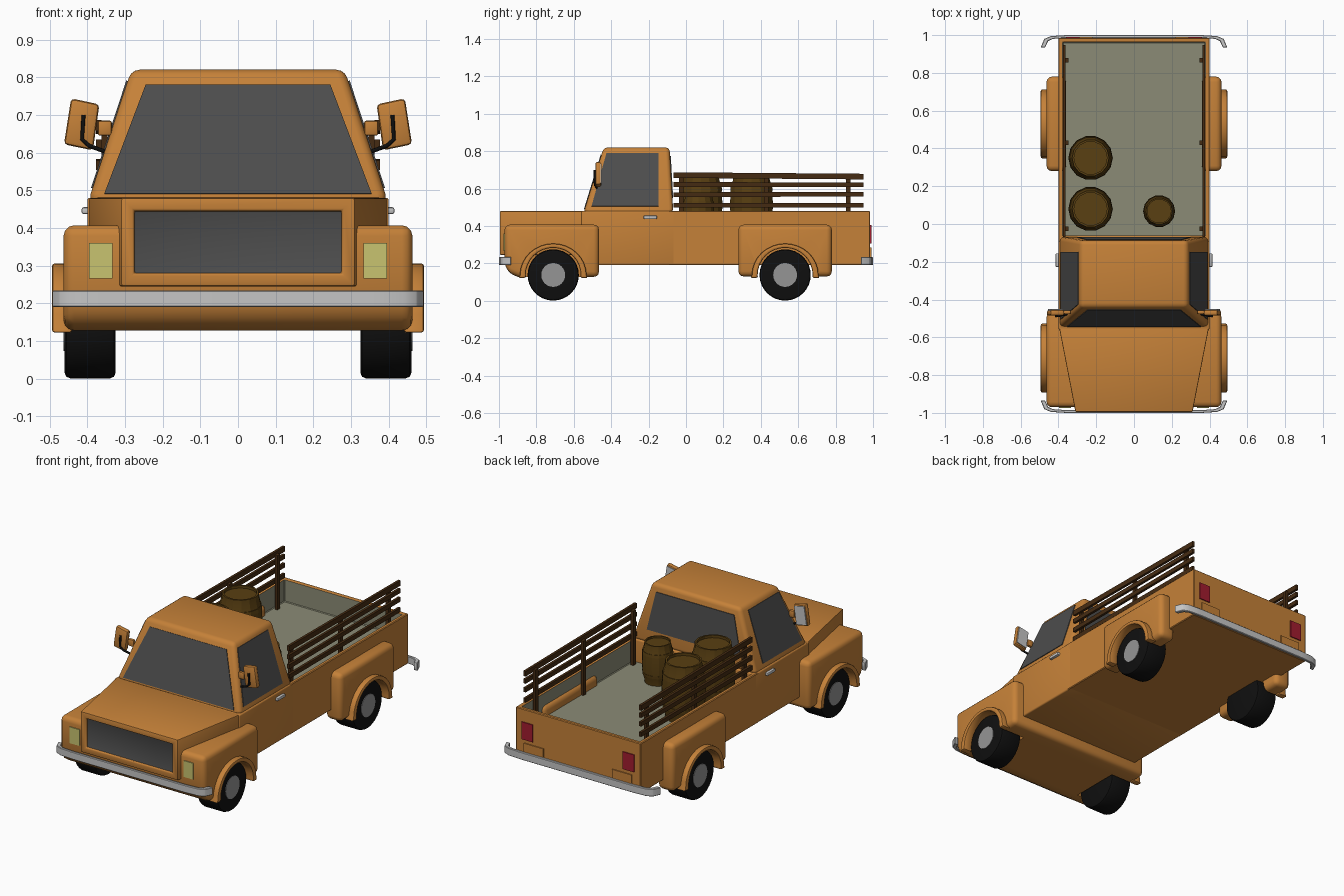
import bpy, bmesh, math
from mathutils import Vector, Matrix

if "Cube" in bpy.data.objects:
    bpy.data.objects.remove(bpy.data.objects["Cube"])

def material(name, r, g, b):
    m = bpy.data.materials.new(name)
    m.diffuse_color = (r, g, b, 1)
    m.use_nodes = True
    m.node_tree.nodes["Principled BSDF"].inputs["Base Color"].default_value = m.diffuse_color
    return m

ORANGE = material("orange paint", .56, .22, .04)
GLASS = material("dark glass", .075, .075, .075)
SILVER = material("silver trim", .56, .56, .56)
LAMP = material("lamp yellow", .58, .55, .16)
RED = material("tail red", .36, .012, .028)
BED = material("bed lining", .26, .26, .18)
WOOD = material("dark wood", .06, .024, .006)
CASK = material("barrel wood", .10, .05, .006)
TYRE = material("tyre black", .005, .005, .005)
HUB = material("hub grey", .30, .30, .30)

def finish(name, bm, mats, bevel=0, seg=3, cutters=(), angle=35):
    """Mesh to object, apply bevel and cuts, shade."""
    bmesh.ops.recalc_face_normals(bm, faces=bm.faces)
    me = bpy.data.meshes.new(name)
    bm.to_mesh(me)
    bm.free()
    for m in mats:
        me.materials.append(m)
    ob = bpy.data.objects.new(name, me)
    bpy.context.collection.objects.link(ob)
    bpy.ops.object.select_all(action='DESELECT')
    bpy.context.view_layer.objects.active = ob
    ob.select_set(True)
    if bevel:
        md = ob.modifiers.new("bevel", 'BEVEL')
        md.width, md.segments, md.limit_method, md.angle_limit = bevel, seg, 'ANGLE', math.radians(30)
        bpy.ops.object.modifier_apply(modifier=md.name)
    for c in cutters:
        md = ob.modifiers.new("cut", 'BOOLEAN')
        md.operation, md.solver, md.object = 'DIFFERENCE', 'EXACT', c
        bpy.ops.object.modifier_apply(modifier=md.name)
    bpy.ops.object.shade_smooth_by_angle(angle=math.radians(angle))
    return ob

def prism_bm(pts, axis, lo, hi):
    """Extrude a 2D outline along an axis."""
    put = {'x': lambda a, b, h: (h, a, b), 'y': lambda a, b, h: (a, h, b), 'z': lambda a, b, h: (a, b, h)}[axis]
    bm = bmesh.new()
    A = [bm.verts.new(put(a, b, lo)) for a, b in pts]
    B = [bm.verts.new(put(a, b, hi)) for a, b in pts]
    bm.faces.new(A)
    bm.faces.new(B)
    for i in range(len(pts)):
        j = (i + 1) % len(pts)
        bm.faces.new((A[i], A[j], B[j], B[i]))
    bmesh.ops.recalc_face_normals(bm, faces=bm.faces)
    return bm

def prism(name, pts, axis, lo, hi, mat, **kw):
    return finish(name, prism_bm(pts, axis, lo, hi), [mat], **kw)

def rect(a0, a1, b0, b1):
    return [(a0, b0), (a1, b0), (a1, b1), (a0, b1)]

def box(name, x, y, z, mat, **kw):
    return prism(name, rect(*x, *y), 'z', *z, mat, **kw)

def facing(bm, d):
    return max(bm.faces, key=lambda f: f.normal.dot(Vector(d)))

def disc(cy, cz, r, n=32):
    return [(cy + r * math.cos(2 * math.pi * i / n), cz + r * math.sin(2 * math.pi * i / n)) for i in range(n)]

def span(s, a, b):
    return tuple(sorted((s * a, s * b)))

def plate(name, pts, mat, t=.004):
    """Thin slab centred on the quad."""
    p = [Vector(q) for q in pts]
    n = (p[1] - p[0]).cross(p[3] - p[0]).normalized() * t
    bm = bmesh.new()
    A, B = [[bm.verts.new(q + n * k) for q in p] for k in (-1, 1)]
    bm.faces.new(A)
    bm.faces.new(B)
    for i in range(4):
        j = (i + 1) % 4
        bm.faces.new((A[i], A[j], B[j], B[i]))
    finish(name, bm, [mat])

# Lower cab and cargo bed with sunken lined floor
box("lower_cab", (-.40, .40), (-.56, -.06), (.19, .48), ORANGE, bevel=.008)
bm = prism_bm(rect(-.40, .40, -.095, .985), 'z', .19, .48)
top = facing(bm, (0, 0, 1))
bmesh.ops.inset_region(bm, faces=[top], thickness=.032)
ext = bmesh.ops.extrude_discrete_faces(bm, faces=[top])
floor = ext["faces"][0]
bmesh.ops.translate(bm, vec=(0, 0, -.13), verts=floor.verts)
floor.material_index = 1
for e in floor.edges:
    for f in e.link_faces:
        f.material_index = 1
finish("cargo_bed", bm, [ORANGE, BED], bevel=.004, seg=1)

# Hood, tapering forward, with recessed grille
bm = prism_bm([(-.40, -.53), (.40, -.53), (.31, -.995), (-.31, -.995)], 'z', .245, .48)
front = facing(bm, (0, -1, 0))
bmesh.ops.inset_region(bm, faces=[front], thickness=.048)
ext = bmesh.ops.extrude_discrete_faces(bm, faces=[front])["faces"][0]
bmesh.ops.translate(bm, vec=(0, .012, 0), verts=ext.verts)
ext.material_index = 1
finish("hood", bm, [ORANGE, GLASS], bevel=.008, seg=2)

# Cab: tapered shell
Z0, Z1 = .47, .82
def lerp(a, b, z):
    return a + (b - a) * (z - Z0) / (Z1 - Z0)
side_x = lambda z: lerp(.398, .283, z)
front_y = lambda z: lerp(-.548, -.44, z)
rear_y = lambda z: lerp(-.068, -.088, z)
bm = bmesh.new()
for z in (Z0, Z1):
    for sx in (-1, 1):
        for y in (front_y(z), rear_y(z)):
            bm.verts.new((sx * side_x(z), y, z))
bmesh.ops.convex_hull(bm, input=bm.verts)
bmesh.ops.dissolve_limit(bm, angle_limit=.02, verts=bm.verts, edges=bm.edges)
finish("cab", bm, [ORANGE], bevel=.022)

# Windows
def across(y, lo, hi, wlo, whi):
    return [(-wlo, y(lo), lo), (wlo, y(lo), lo), (whi, y(hi), hi), (-whi, y(hi), hi)]
plate("windshield", across(front_y, .49, .78, .355, .245), GLASS)
plate("rear_window", across(rear_y, .55, .775, .30, .25), GLASS)
for s in (-1, 1):
    a, b = .505, .79
    plate("side_window", [(s * side_x(a), -.505, a), (s * side_x(a), -.148, a),
                          (s * side_x(b), -.148, b), (s * side_x(b), -.425, b)], GLASS)

# Wheel-well cutters
FRONT, REAR, HZ = -.71, .53, .138
wells = {}
for cy in (FRONT, REAR):
    for s in (-1, 1):
        c = prism("well_cutter", disc(cy, HZ, .147), 'x', *span(s, .315, .6), ORANGE)
        c.hide_render = True
        wells[cy, s] = c

# Front fender block and rear fenders
prism("front_fenders", [(-.97, .407), (-.465, .407), (-.465, .128), (-.90, .128), (-.95, .15), (-.97, .20)],
      'x', -.463, .463, ORANGE, bevel=.028, cutters=[wells[FRONT, -1], wells[FRONT, 1]])
for s in (-1, 1):
    prism("rear_fender", rect(.28, .78, .13, .407), 'x', *span(s, .36, .463), ORANGE,
          bevel=.028, cutters=[wells[REAR, s]])
for c in wells.values():
    bpy.data.objects.remove(c)

# Wheel flares, tyres and hubs
for cy in (FRONT, REAR):
    for s in (-1, 1):
        arc = [math.pi * i / 16 for i in range(17)]
        outer = [(cy + .178 * math.cos(t), .138 + .168 * math.sin(t)) for t in arc]
        inner = [(cy + .147 * math.cos(t), .138 + .145 * math.sin(t)) for t in reversed(arc)]
        ring = [(cy + .185, .122)] + outer + [(cy - .185, .122), (cy - .147, .122)] + inner + [(cy + .147, .122)]
        prism("wheel_flare", ring, 'x', *span(s, .44, .494), ORANGE, bevel=.008, seg=2)
        prism("tyre", disc(cy, HZ, .137), 'x', *span(s, .325, .46), TYRE, bevel=.014, seg=2)
        prism("hub", disc(cy, HZ, .064, 24), 'x', *span(s, .44, .463), HUB)

# Bumpers wrapping around the corners
half = [(.36, 1.0), (.44, .995), (.475, .98), (.494, .935)]
inn = [(.470, .935), (.455, .968), (.43, .98), (.36, .985)]
for s, name in ((-1, "front_bumper"), (1, "rear_bumper")):
    loop = half + inn
    loop = loop + [(-x, y) for x, y in reversed(loop)]
    prism(name, [(x, s * y) for x, y in loop], 'z', .19, .234, SILVER, bevel=.003, seg=1)

for s in (-1, 1):
    # Lamps, rear plates and door handles
    box("headlight", span(s, .333, .396), (-.975, -.967), (.266, .36), LAMP)
    box("tail_light", span(s, .288, .36), (.982, .991), (.305, .405), RED)
    box("rear_reflector", span(s, .22, .345), (.982, .991), (.235, .285), ORANGE)
    box("door_handle", span(s, .39, .415), (-.227, -.155), (.437, .455), SILVER, bevel=.005, seg=2)

    # Wing mirror: head, glass, hinge and bent arm
    head = [(s * x, z) for x, z in ((.368, .728), (.443, .744), (.462, .622), (.385, .606))]
    prism("mirror_head", head, 'y', -.485, -.455, ORANGE, bevel=.010, seg=2)
    mid = Vector((.4145, .675))
    glass = [(s * (mid.x + (abs(x) - mid.x) * .85), mid.y + (z - mid.y) * .85) for x, z in head]
    prism("mirror_glass", glass, 'y', -.457, -.451, SILVER)
    box("mirror_hinge", span(s, .335, .372), (-.477, -.457), (.645, .685), ORANGE, bevel=.006, seg=2)
    cu = bpy.data.curves.new("mirror_arm", 'CURVE')
    cu.dimensions, cu.bevel_depth, cu.bevel_resolution = '3D', .006, 1
    sp = cu.splines.new('POLY')
    path = [(.410, -.488, .70), (.414, -.488, .635), (.395, -.486, .618), (.345, -.475, .600)]
    sp.points.add(len(path) - 1)
    for p, (x, y, z) in zip(sp.points, path):
        p.co = (s * x, y, z, 1)
    cu.materials.append(TYRE)
    bpy.context.collection.objects.link(bpy.data.objects.new("mirror_arm", cu))

    # Stake rails: slightly sloping slats and posts
    for za, zb, h in ((.672, .664, .030), (.622, .620, .025), (.567, .570, .025), (.510, .510, .025)):
        h /= 2
        prism("rail_slat", [(-.068, za - h), (.948, zb - h), (.948, zb + h), (-.068, za + h)],
              'x', *span(s, .362, .377), WOOD)
    for y in (-.025, .43, .867):
        box("rail_post", span(s, .346, .363), (y - .012, y + .012), (.35, .665), WOOD)

# Barrels: lathed profile with hoops and sunken lid
def barrel(x, y, r, h, z=.35):
    prof = [(0, 0), (.83, 0), (.85, .08), (.93, .2), (.96, .2), (.985, .27), (.965, .27), (1, .5),
            (.965, .73), (.985, .73), (.96, .8), (.93, .8), (.85, .92), (.83, 1), (.74, 1), (.74, .955), (0, .955)]
    bm = bmesh.new()
    vs = [bm.verts.new((a * r, 0, b * h)) for a, b in prof]
    es = [bm.edges.new(p) for p in zip(vs, vs[1:])]
    bmesh.ops.spin(bm, geom=vs + es, cent=(0, 0, 0), axis=(0, 0, 1), angle=2 * math.pi, steps=14)
    bmesh.ops.remove_doubles(bm, verts=bm.verts, dist=1e-4)
    bmesh.ops.translate(bm, vec=(x, y, z), verts=bm.verts)
    finish("barrel", bm, [CASK], angle=20)

barrel(-.23, .08, .118, .325)
barrel(-.23, .35, .118, .325)
barrel(.133, .068, .085, .23)
